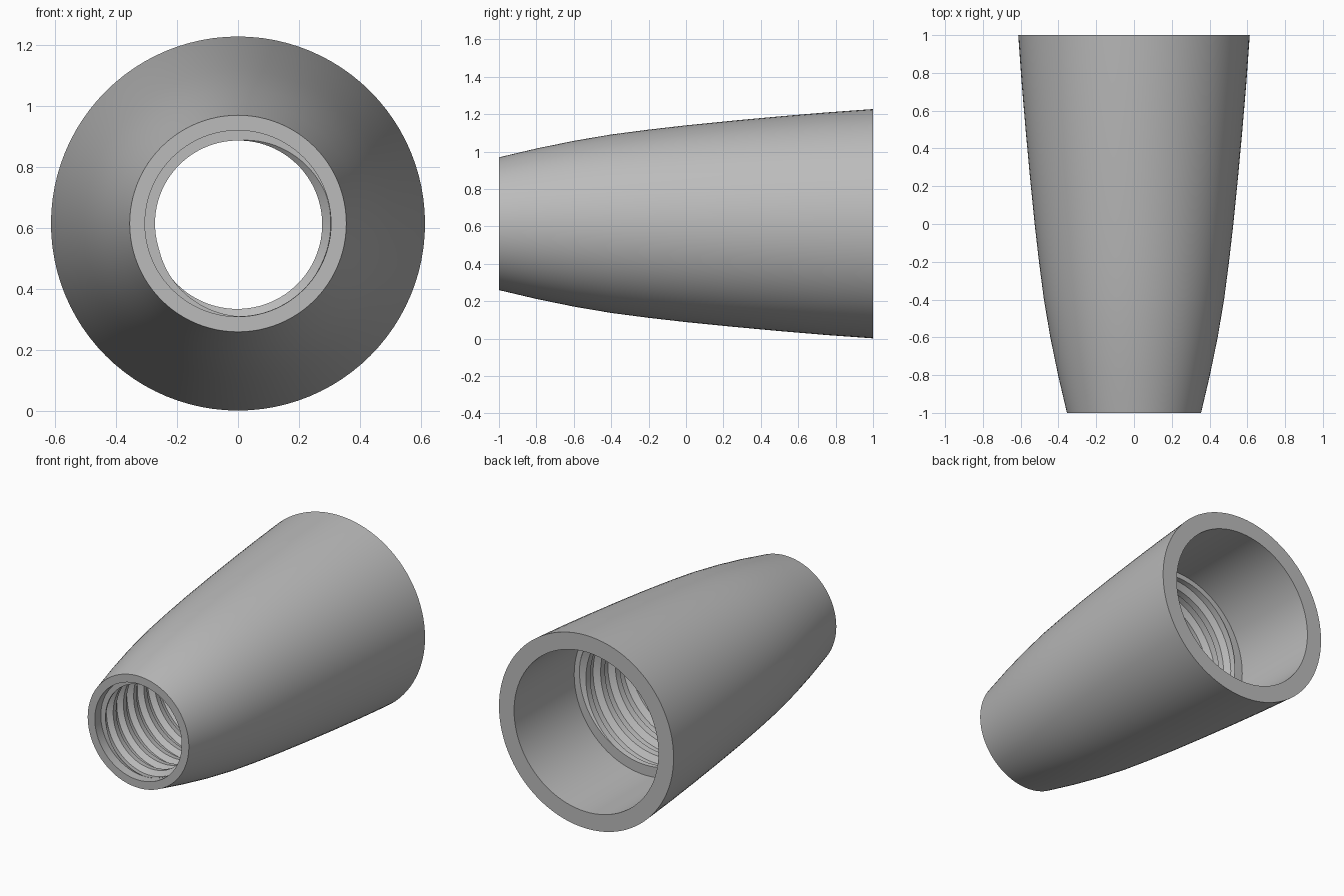
import bpy, bmesh, math

cube = bpy.data.objects.get("Cube")
if cube:
    bpy.data.objects.remove(cube, do_unlink=True)

SEGMENTS = 96
CENTRE_Z = 0.614
PITCH = 0.125
THREAD_START, THREAD_END = -0.94, 0.4
THREAD_DEPTH = 0.032

# Outer skin as (y, radius), back rim to front rim
OUTER = [(1, .613), (.75, .595), (.5, .574), (.25, .551), (0, .526), (-.2, .503),
         (-.4, .477), (-.6, .443), (-.8, .402), (-1, .355)]


def groove(phase):
    """Trapezoid thread: 0 at the crest, 1 at the root."""
    phase %= 1
    if phase < 0.3:
        return 0
    if phase < 0.5:
        return (phase - 0.3) / 0.2
    if phase < 0.8:
        return 1
    return (1 - phase) / 0.2


def thread_point(turns, turn_fraction):
    """Point on the tapered internal thread, trimmed to its two ends."""
    y = THREAD_START + PITCH * (turns + turn_fraction)
    y = min(max(y, THREAD_START), THREAD_END)
    along = (y - THREAD_START) / (THREAD_END - THREAD_START)
    phase = (y - THREAD_START) / PITCH - turn_fraction
    crest = 0.272 + 0.168 * along
    return y, crest + THREAD_DEPTH * groove(phase + 1e-6)


def column(turn_fraction):
    """Whole wall section at one angle: front mouth, thread, rear bore, skin."""
    points = [(-1, 0.305), (THREAD_START, 0.305)]
    count = math.ceil((THREAD_END - THREAD_START) / PITCH) + 1
    for k in range(-1, count):
        points += [thread_point(k + f, turn_fraction) for f in (0, 0.3, 0.5, 0.8)]
    points += [(THREAD_END, 0.505), (1, 0.507)]
    return points + OUTER


# Threaded tapered sleeve
bm = bmesh.new()
rows = []
for i in range(SEGMENTS + 1):
    angle = math.tau * i / SEGMENTS
    rows.append([bm.verts.new((r * math.sin(angle), y, CENTRE_Z + r * math.cos(angle)))
                 for y, r in column(i / SEGMENTS)])
for a, b in zip(rows, rows[1:]):
    for j in range(len(a)):
        k = (j + 1) % len(a)
        bm.faces.new((a[j], a[k], b[k], b[j]))
bmesh.ops.remove_doubles(bm, verts=bm.verts, dist=0.0001)
bmesh.ops.dissolve_degenerate(bm, edges=bm.edges, dist=0.0001)
bmesh.ops.recalc_face_normals(bm, faces=bm.faces)

mesh = bpy.data.meshes.new("threaded_sleeve")
bm.to_mesh(mesh)
bm.free()
sleeve = bpy.data.objects.new("threaded_sleeve", mesh)
bpy.context.collection.objects.link(sleeve)

# Plain grey material
grey = bpy.data.materials.new("plain_grey")
grey.use_nodes = True
colour = (0.5, 0.5, 0.5, 1)
grey.diffuse_color = colour
grey.node_tree.nodes["Principled BSDF"].inputs["Base Color"].default_value = colour
mesh.materials.append(grey)

bpy.ops.object.select_all(action='DESELECT')
sleeve.select_set(True)
bpy.context.view_layer.objects.active = sleeve
bpy.ops.object.shade_smooth_by_angle(angle=math.radians(30))
